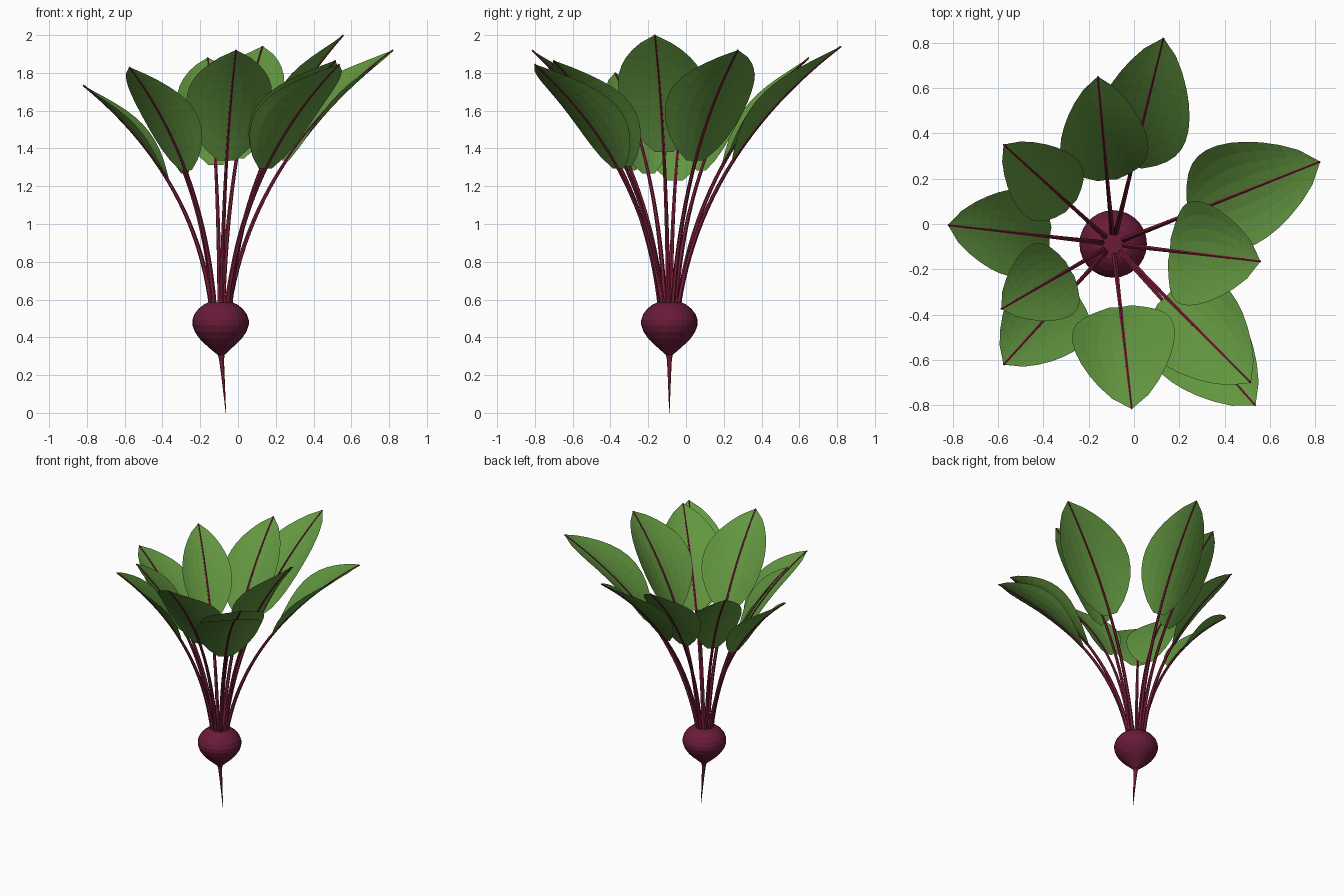
import bpy, bmesh, math
from mathutils import Vector

if "Cube" in bpy.data.objects:
    bpy.data.objects.remove(bpy.data.objects["Cube"])

CX, CY = -0.092, -0.088      # beet axis


def material(name, rgb):
    m = bpy.data.materials.new(name)
    m.diffuse_color = (*rgb, 1)
    m.use_nodes = True
    m.node_tree.nodes["Principled BSDF"].inputs["Base Color"].default_value = m.diffuse_color
    return m


BEET = material("beet purple", (0.138, 0.011, 0.040))
STEM = material("stem crimson", (0.20, 0.014, 0.042))
LEAF = material("leaf green", (0.125, 0.31, 0.052))


def finish(name, bm, mat):
    me = bpy.data.meshes.new(name)
    bm.to_mesh(me)
    bm.free()
    me.materials.append(mat)
    ob = bpy.data.objects.new(name, me)
    bpy.context.collection.objects.link(ob)
    return ob


def skin(bm, rings, closed):
    """Bridge rows of points with quads."""
    rows = [[bm.verts.new(p) for p in ring] for ring in rings]
    n = len(rows[0])
    for a, b in zip(rows, rows[1:]):
        for i in range(n if closed else n - 1):
            j = (i + 1) % n
            bm.faces.new((a[i], a[j], b[j], b[i]))
    return rows


def tube(name, rings, mat):
    bm = bmesh.new()
    rows = skin(bm, rings, True)
    bm.faces.new(rows[0][::-1])
    bm.faces.new(rows[-1])
    bmesh.ops.recalc_face_normals(bm, faces=bm.faces)
    return finish(name, bm, mat)


# Beet body with tapering root: (radius, height, sideways shift)
PROFILE = [(0.001, 0.0, 0.028), (0.005, 0.1, 0.02), (0.009, 0.2, 0.012),
           (0.013, 0.28, 0.005), (0.018, 0.307, 0.003), (0.05, 0.335, 0),
           (0.085, 0.366, 0), (0.113, 0.395, 0), (0.137, 0.43, 0),
           (0.149, 0.465, 0), (0.149, 0.492, 0), (0.139, 0.522, 0),
           (0.118, 0.55, 0), (0.09, 0.573, 0), (0.065, 0.585, 0)]
tube("beet_root", [[(CX + dx + r * math.cos(i * math.tau / 28),
                     CY + r * math.sin(i * math.tau / 28), z)
                    for i in range(28)] for r, z, dx in PROFILE], BEET)

# Leaves: tip x, y, z and half width of the blade
LEAVES = [(0.13, 0.82, 1.94, 0.205), (-0.16, 0.65, 1.88, 0.195),
          (-0.575, 0.35, 1.83, 0.17), (-0.82, -0.005, 1.735, 0.195),
          (-0.585, -0.375, 1.80, 0.18), (-0.575, -0.62, 1.83, 0.2),
          (-0.01, -0.815, 1.92, 0.228), (0.535, -0.80, 1.845, 0.22),
          (0.515, -0.70, 1.865, 0.22), (0.557, -0.165, 2.0, 0.232),
          (0.82, 0.275, 1.92, 0.235)]

for k, (x, y, z, half) in enumerate(LEAVES, 1):
    out = Vector((x - CX, y - CY, 0))
    R = out.length
    out.normalize()
    side = Vector((-out.y, out.x, 0))
    base = Vector((CX, CY, 0))
    up = Vector((0, 0, 1))
    p0 = base + out * 0.05 + up * 0.57
    p1 = base + out * 0.195 * R + up * (0.58 + 0.59 * (z - 0.58))
    p2 = Vector((x, y, z))

    def frame(t):
        p = p0 * (1 - t) ** 2 + p1 * 2 * t * (1 - t) + p2 * t * t
        tan = ((p1 - p0) * (1 - t) + (p2 - p1) * t).normalized()
        n = tan.cross(side)
        return p, (n if n.z > 0 else -n)

    # Stem running on as the midrib
    rings = []
    for s in range(25):
        t = s / 24
        p, n = frame(t)
        r = 0.0135 - 0.0085 * t
        rings.append([p + side * r * math.cos((a + 0.5) * math.tau / 6)
                      + n * r * math.sin((a + 0.5) * math.tau / 6)
                      for a in range(6)])
    tube(f"stem_{k}", rings, STEM)

    # Cupped oval blade
    rings = []
    for s in range(13):
        u = s / 12
        p, n = frame(0.52 + 0.48 * u)
        v = 0.03 + 0.97 * u
        w = half * max(math.sin(math.pi * v ** 0.94), 0.002) ** 0.72
        rings.append([p + side * w * c + n * (1.4 * (w * c) ** 2)
                      for c in (-1, -0.75, -0.5, -0.25, 0, 0.25, 0.5, 0.75, 1)])
    bm = bmesh.new()
    skin(bm, rings, False)
    bm.normal_update()
    if sum(f.normal.z for f in bm.faces) < 0:
        bmesh.ops.reverse_faces(bm, faces=bm.faces)
    finish(f"leaf_{k}", bm, LEAF)
